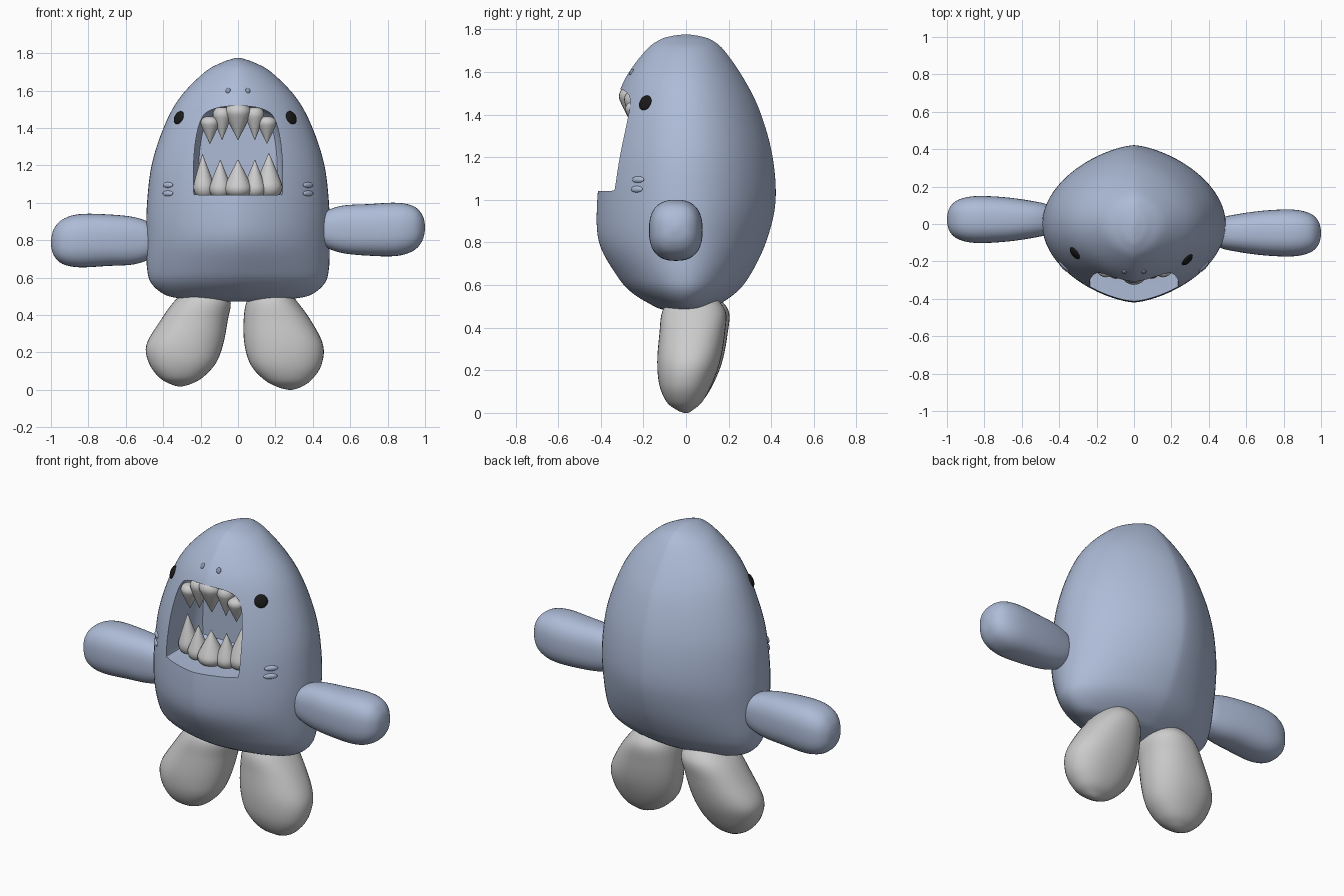
import bpy, bmesh, math
from mathutils import Vector, Matrix

if "Cube" in bpy.data.objects:
    bpy.data.objects.remove(bpy.data.objects["Cube"])


def material(name, rgb):
    m = bpy.data.materials.new(name)
    m.diffuse_color = (*rgb, 1)
    m.use_nodes = True
    m.node_tree.nodes["Principled BSDF"].inputs["Base Color"].default_value = m.diffuse_color
    return m


BLUE = material("slate_blue", (0.42, 0.50, 0.68))
BLACK = material("black", (0.01, 0.01, 0.01))
DARK = material("dark_blue", (0.25, 0.30, 0.42))


def finish(bm, name, mat=None, angle=50):
    bmesh.ops.recalc_face_normals(bm, faces=bm.faces)
    me = bpy.data.meshes.new(name)
    bm.to_mesh(me)
    bm.free()
    ob = bpy.data.objects.new(name, me)
    bpy.context.collection.objects.link(ob)
    if mat:
        me.materials.append(mat)
    smooth(ob, angle)
    return ob


def smooth(ob, angle):
    bpy.ops.object.select_all(action='DESELECT')
    ob.select_set(True)
    bpy.context.view_layer.objects.active = ob
    bpy.ops.object.shade_smooth_by_angle(angle=math.radians(angle))


def refine(rows, n=6):
    """Catmull-Rom interpolation between rows of numbers."""
    out = []
    for i in range(len(rows) - 1):
        a, b, c, d = (rows[min(max(i + k, 0), len(rows) - 1)] for k in (-1, 0, 1, 2))
        for s in range(n):
            t = s / n
            out.append([0.5 * (2 * q + (r - p) * t + (2 * p - 5 * q + 4 * r - u) * t * t
                               + (3 * q - p - 3 * r + u) * t ** 3)
                        for p, q, r, u in zip(a, b, c, d)])
    return out + [list(rows[-1])]


def power(v, e):
    return math.copysign(abs(v) ** e, v)


def ring(a, front, back, p, q, n):
    """Superellipse section with separate front and back depth."""
    pts = []
    for i in range(n):
        t = 2 * math.pi * i / n
        c, s = math.cos(t), math.sin(t)
        pts.append((a * power(c, 2 / p), (back if s > 0 else front) * power(s, 2 / q)))
    return pts


def loft(rings, name, mat=None, angle=50):
    bm = bmesh.new()
    vs = [[bm.verts.new(p) for p in r] for r in rings]
    n = len(vs[0])
    for r0, r1 in zip(vs, vs[1:]):
        for i in range(n):
            j = (i + 1) % n
            bm.faces.new((r0[i], r0[j], r1[j], r1[i]))
    bm.faces.new(vs[0][::-1])
    bm.faces.new(vs[-1])
    return finish(bm, name, mat, angle)


# Body: z, half width, front depth, back depth
BODY = refine([
    (.472, .16, .04, .04), (.485, .28, .11, .10), (.506, .385, .16, .15),
    (.565, .46, .255, .235), (.645, .486, .325, .30), (.80, .49, .408, .375),
    (.99, .487, .417, .42), (1.21, .46, .39, .405), (1.42, .39, .34, .345),
    (1.57, .305, .285, .27), (1.70, .176, .19, .18), (1.75, .086, .125, .12),
    (1.768, .035, .07, .065), (1.775, .008, .02, .02)])
FRONT_P = 1.5
body = loft([[(x, y, z) for x, y in ring(w, f, b, FRONT_P, 2, 72)]
             for z, w, f, b in BODY], "body", BLUE)


def front_y(x, z):
    """Depth of the front surface at x, z."""
    for r0, r1 in zip(BODY, BODY[1:]):
        if r0[0] <= z <= r1[0]:
            t = (z - r0[0]) / (r1[0] - r0[0])
            w, f = (r0[k] + (r1[k] - r0[k]) * t for k in (1, 2))
            return -f * math.sqrt(max(0, 1 - abs(x / w) ** FRONT_P))
    return 0


# Mouth cavity
half = refine([(0, 1.042), (.12, 1.042), (.215, 1.043), (.238, 1.07), (.232, 1.29),
               (.195, 1.45), (.12, 1.505), (0, 1.52)], 5)
outline = half + [(-x, z) for x, z in half[-2:0:-1]]
cutter = loft([[(x * k, y, 1.25 + (z - 1.25) * k) for x, z in outline]
               for y, k in ((-.03, .88), (-.06, .97), (-.12, 1), (-.6, 1))], "mouth_cutter", BLUE)
cutter.hide_render = True
mod = body.modifiers.new("mouth", 'BOOLEAN')
mod.operation, mod.solver, mod.object = 'DIFFERENCE', 'EXACT', cutter
bpy.context.view_layer.objects.active = body
bpy.ops.object.modifier_apply(modifier="mouth")
bpy.data.objects.remove(cutter)
smooth(body, 40)


# Teeth: rounded base tapering to a point
def tooth(name, x, y, base, tip, r, lean=0):
    prof = refine([(0, .45), (.06, .8), (.2, 1), (.4, .85), (1, .02)], 4)
    rings = []
    for t, k in prof:
        rings.append([(x + lean * (1 - t) + px, y + py, base + (tip - base) * t)
                      for px, py in ring(r * k, r * k, r * k, 2, 2, 20)])
    loft(rings, name)


for i, (x, y, tip, r, lean) in enumerate([(-.19, -.20, 1.26, .056, .01), (-.095, -.235, 1.23, .058, 0),
                                          (0, -.25, 1.23, .075, 0), (.09, -.235, 1.23, .058, 0),
                                          (.165, -.20, 1.265, .072, 0)]):
    tooth(f"lower_tooth_{i + 1}", x, y, 1.03, tip, r, lean)
for i, (x, y, base, tip, r) in enumerate([(-.15, -.235, 1.46, 1.315, .05), (-.085, -.24, 1.51, 1.335, .05),
                                          (0, -.245, 1.53, 1.335, .07), (.09, -.24, 1.51, 1.335, .05),
                                          (.155, -.235, 1.46, 1.315, .05)]):
    tooth(f"upper_tooth_{i + 1}", x, y, base, tip, r)


# Arms: distance from centre, height offset, half height, half depth
ARM = refine([(.43, 0, .02, .02), (.455, 0, .085, .075), (.55, 0, .125, .10), (.70, -.003, .138, .12),
              (.85, 0, .142, .125), (.94, .005, .118, .105), (.985, .008, .07, .065),
              (1.0, .01, .015, .015)], 5)
for side, name, cy, cz in ((1, "right_arm", -.048, .858), (-1, "left_arm", .024, .797)):
    loft([[(side * x, cy + py, cz + side * dz + pz) for py, pz in ring(hy, hz, hz, 2.5, 2.5, 40)]
          for x, dz, hz, hy in ARM], name, BLUE)

# Legs: z, left edge, right edge, front, back
LEGS = {
    "right_leg": [(.56, .12, .24, -.05, .12), (.48, .05, .31, -.11, .185), (.37, .03, .39, -.125, .182),
                  (.24, .035, .455, -.135, .16), (.13, .07, .445, -.125, .12), (.05, .145, .39, -.09, .075),
                  (.012, .22, .33, -.04, .03), (0, .27, .29, -.01, .01)],
    "left_leg": [(.56, -.24, -.12, -.05, .13), (.48, -.335, -.042, -.11, .2), (.37, -.415, -.055, -.125, .195),
                 (.24, -.49, -.08, -.135, .17), (.14, -.475, -.12, -.125, .13), (.065, -.42, -.19, -.09, .085),
                 (.03, -.36, -.255, -.04, .04), (.018, -.32, -.30, -.01, .01)]}
for name, rows in LEGS.items():
    loft([[((l + r) / 2 + px, (f + b) / 2 + py, z)
           for px, py in ring((r - l) / 2, (b - f) / 2, (b - f) / 2, 2.2, 2.2, 40)]
          for z, l, r, f, b in refine(rows, 5)], name)


# Small details sitting on the front surface
def detail(name, x, z, size, mat, sink=0):
    e = .01
    n = Vector(((front_y(x + e, z) - front_y(x - e, z)), -2 * e,
                (front_y(x, z + e) - front_y(x, z - e))))
    n = n.normalized()
    u = n.cross(Vector((0, 0, 1))).normalized()
    v = u.cross(n)
    rot = Matrix((u, n, v)).transposed().to_4x4()
    pos = Vector((x, front_y(x, z), z)) - n * sink
    bm = bmesh.new()
    bmesh.ops.create_uvsphere(bm, u_segments=24, v_segments=14, radius=1)
    bm.transform(Matrix.Translation(pos) @ rot @ Matrix.Diagonal((*size, 1)))
    finish(bm, name, mat, 60)


for side, name, ex in ((-1, "left", -.316), (1, "right", .285)):
    detail(name + "_eye", ex, 1.455, (.037, .014, .037), BLACK)
    detail(name + "_nostril", side * .053, 1.6, (.013, .008, .017), DARK)
    for i, z in enumerate((1.05, 1.095)):
        detail(f"{name}_gill_{i + 1}", side * .375, z, (.038, .01, .015), BLUE)
